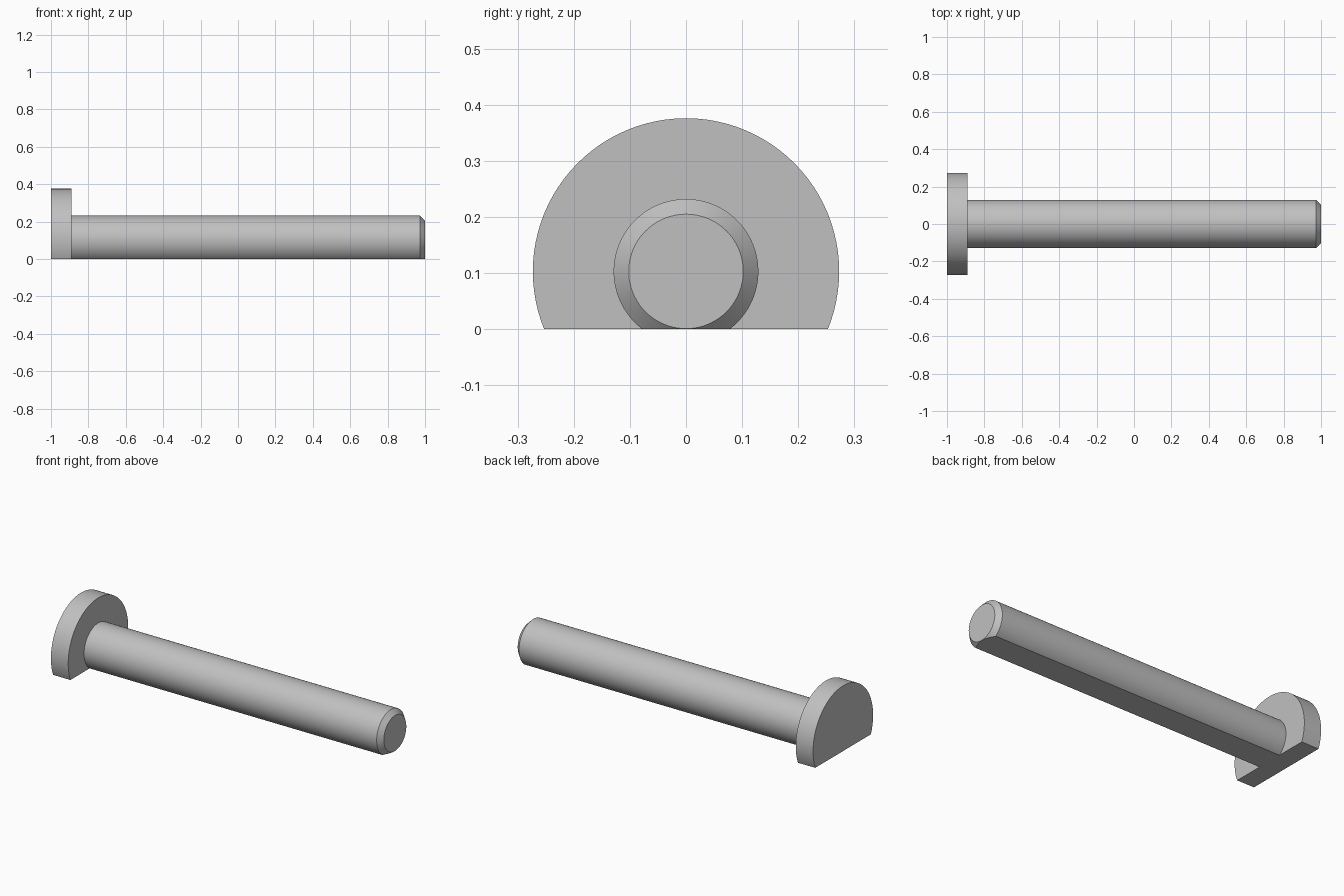
import bpy
import bmesh
import math
from mathutils import Vector

cube = bpy.data.objects.get("Cube")
if cube:
    bpy.data.objects.remove(cube, do_unlink=True)

SEGMENTS = 96
AXIS_HEIGHT = 0.103

# Half section of the pin: (distance along x, radius)
PROFILE = [
    (-1.0, 0.273), (-0.89, 0.273),   # head
    (-0.89, 0.129), (0.973, 0.129),  # shank
    (1.0, 0.102),                    # chamfered tip
]


def cap_open_loops(bm):
    bmesh.ops.edgeloop_fill(bm, edges=[e for e in bm.edges if e.is_boundary])


# Revolve the section around the x axis
bm = bmesh.new()
verts = [bm.verts.new((x, 0, AXIS_HEIGHT + r)) for x, r in PROFILE]
edges = [bm.edges.new(pair) for pair in zip(verts, verts[1:])]
bmesh.ops.spin(bm, geom=verts + edges, cent=(0, 0, AXIS_HEIGHT),
               axis=(1, 0, 0), angle=math.tau, steps=SEGMENTS)
bmesh.ops.remove_doubles(bm, verts=bm.verts[:], dist=1e-5)
cap_open_loops(bm)

# Flat underside running along head and shank
bmesh.ops.bisect_plane(bm, geom=bm.verts[:] + bm.edges[:] + bm.faces[:],
                       plane_co=Vector((0, 0, 0)), plane_no=Vector((0, 0, 1)),
                       clear_inner=True)
cap_open_loops(bm)
bmesh.ops.recalc_face_normals(bm, faces=bm.faces[:])

mesh = bpy.data.meshes.new("headed_pin")
bm.to_mesh(mesh)
bm.free()
pin = bpy.data.objects.new("headed_pin", mesh)
bpy.context.collection.objects.link(pin)

# Plain grey metal
grey = bpy.data.materials.new("plain_grey")
grey.use_nodes = True
colour = (0.53, 0.53, 0.53, 1)
grey.diffuse_color = colour
grey.node_tree.nodes["Principled BSDF"].inputs["Base Color"].default_value = colour
mesh.materials.append(grey)

# Smooth round sides, crisp rims
bpy.ops.object.select_all(action="DESELECT")
pin.select_set(True)
bpy.context.view_layer.objects.active = pin
bpy.ops.object.shade_smooth_by_angle(angle=math.radians(30))
